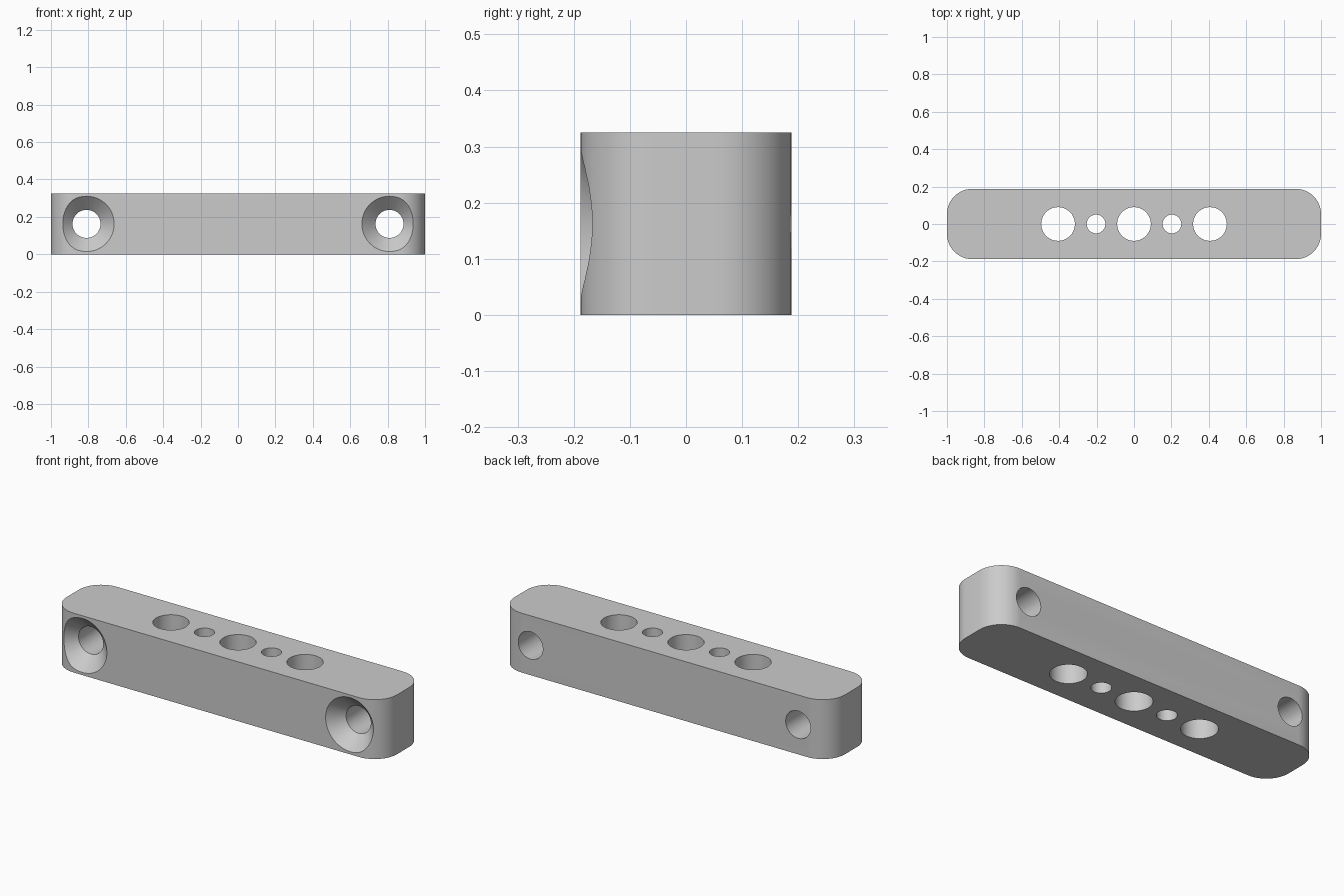
import bpy, bmesh
from math import cos, sin, pi, radians

cube = bpy.data.objects.get("Cube")
if cube:
    bpy.data.objects.remove(cube, do_unlink=True)

HALF_X, HALF_Y, HEIGHT, CORNER = 1.0, 0.188, 0.325, 0.135

grey = bpy.data.materials.new("plain grey")
grey.use_nodes = True
grey.diffuse_color = (0.6, 0.6, 0.6, 1)
grey.node_tree.nodes["Principled BSDF"].inputs["Base Color"].default_value = (0.6, 0.6, 0.6, 1)


def loft(name, rings):
    """Join equal-sized closed rings of points and cap both ends."""
    bm = bmesh.new()
    loops = [[bm.verts.new(p) for p in ring] for ring in rings]
    for a, b in zip(loops, loops[1:]):
        for i in range(len(a)):
            j = (i + 1) % len(a)
            bm.faces.new((a[i], a[j], b[j], b[i]))
    bm.faces.new(loops[0])
    bm.faces.new(loops[-1])
    bmesh.ops.recalc_face_normals(bm, faces=bm.faces)
    mesh = bpy.data.meshes.new(name)
    bm.to_mesh(mesh)
    bm.free()
    mesh.materials.append(grey)
    obj = bpy.data.objects.new(name, mesh)
    bpy.context.collection.objects.link(obj)
    return obj


def circle(radius, place, sides=48):
    angles = [2 * pi * i / sides for i in range(sides)]
    return [place(radius * cos(a), radius * sin(a)) for a in angles]


# Bar with rounded vertical corners
outline = []
for k, (sx, sy) in enumerate([(1, 1), (-1, 1), (-1, -1), (1, -1)]):
    for i in range(13):
        a = (k + i / 12) * pi / 2
        outline.append((sx * (HALF_X - CORNER) + CORNER * cos(a),
                        sy * (HALF_Y - CORNER) + CORNER * sin(a)))
bar = loft("mounting_bar", [[(x, y, z) for x, y in outline] for z in (0, HEIGHT)])

# Vertical through holes, alternating large and small
cutters = []
for i in range(-2, 3):
    radius = 0.05 if i % 2 else 0.09
    cutters.append(loft("vertical_hole_cutter", [
        circle(radius, lambda u, v: (i * 0.203 + u, v, z)) for z in (-0.1, HEIGHT + 0.1)]))

# Countersunk screw holes running front to back
sink_profile = [(0.188, -0.228), (0.075, -0.115), (0.075, 0.3)]
for side in (-1, 1):
    cutters.append(loft("screw_hole_cutter", [
        circle(r, lambda u, v: (side * 0.81 + u, y, HEIGHT / 2 + v)) for r, y in sink_profile]))

# Cut the holes, then drop the cutters
bpy.context.view_layer.objects.active = bar
for cutter in cutters:
    cutter.hide_render = True
    mod = bar.modifiers.new("hole", 'BOOLEAN')
    mod.operation = 'DIFFERENCE'
    mod.solver = 'EXACT'
    mod.object = cutter
    bpy.ops.object.modifier_apply(modifier=mod.name)
    bpy.data.objects.remove(cutter, do_unlink=True)

bpy.ops.object.select_all(action='DESELECT')
bar.select_set(True)
bpy.ops.object.shade_smooth_by_angle(angle=radians(30))
